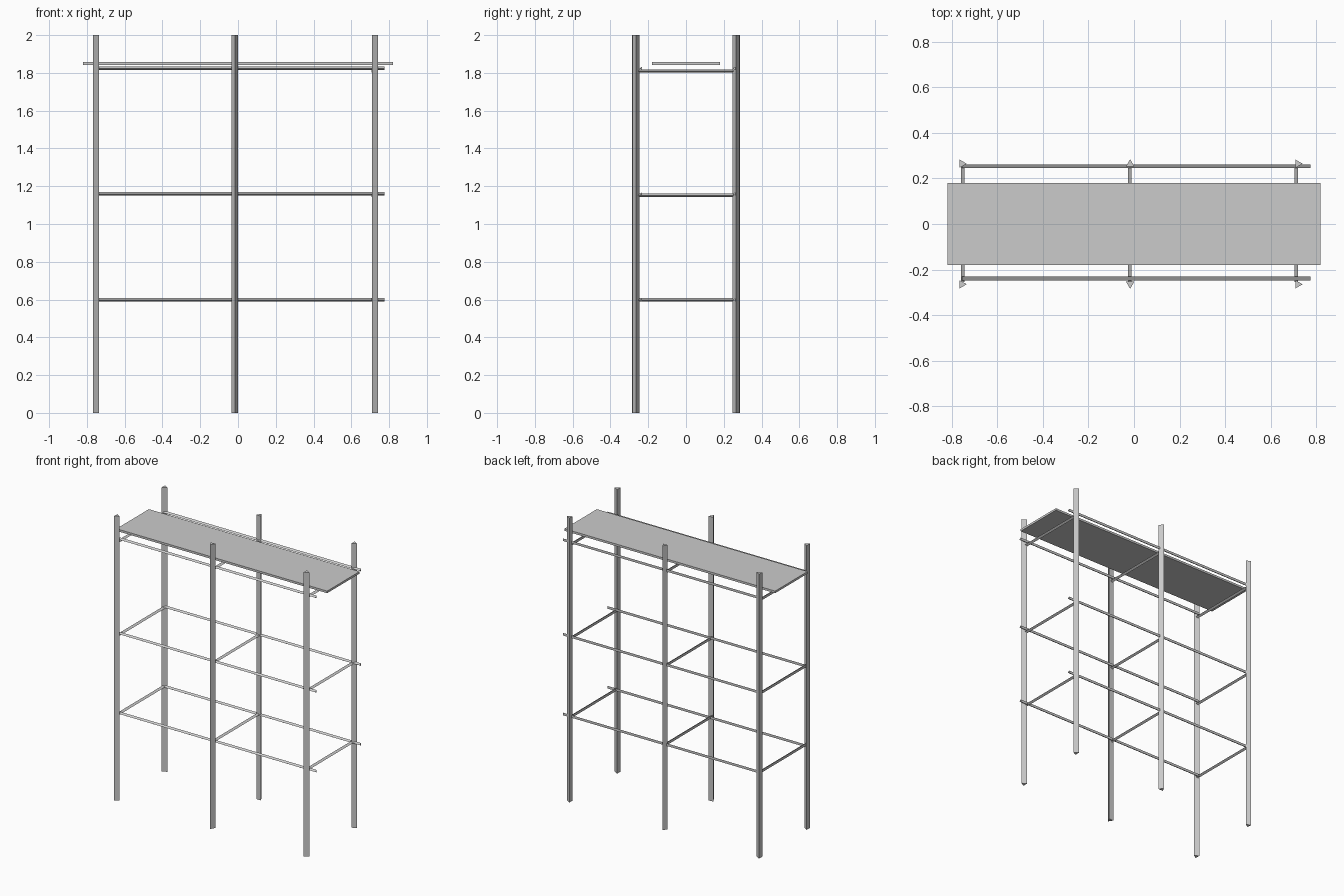
import bpy, math
from mathutils import Matrix, Vector

if "Cube" in bpy.data.objects:
    bpy.data.objects.remove(bpy.data.objects["Cube"])


def tube(name, a, b, r, spin, sides=3):
    """Low-sided bar running from a to b; spin is the angle of its first corner."""
    a, b = Vector(a), Vector(b)
    d = (b - a).normalized()
    u = Vector((1, 0, 0)) if abs(d.x) < 0.5 else Vector((0, 1, 0))
    v = d.cross(u)
    verts = []
    for p in (a, b):
        for i in range(sides):
            t = math.radians(spin) + 2 * math.pi * i / sides
            verts.append(p + u * (r * math.cos(t)) + v * (r * math.sin(t)))
    n = sides
    faces = [(i, (i + 1) % n, n + (i + 1) % n, n + i) for i in range(n)]
    faces += [tuple(range(n))[::-1], tuple(range(n, 2 * n))]
    me = bpy.data.meshes.new(name)
    me.from_pydata(verts, [], faces)
    ob = bpy.data.objects.new(name, me)
    bpy.context.collection.objects.link(ob)
    return ob


# Six triangular posts: corners point to +x, middle ones point outward
for col, x in (("left", -0.756), ("middle", -0.017), ("right", 0.72)):
    for row, s in (("front", -1), ("back", 1)):
        mid = col == "middle"
        y = s * (0.264 if mid else 0.265)
        tube(f"{row}_{col}_post", (x, y, 0), (x, y, 2), 0.021, s * 90 if mid else 0)

# Three levels of long rails and short cross bars
for level, zr, zc in (("lower", 0.598, 0.598), ("middle", 1.159, 1.152), ("upper", 1.824, 1.81)):
    for row, y in (("front", -0.237), ("back", 0.257)):
        tube(f"{level}_{row}_rail", (-0.757, y, zr), (0.775, y, zr), 0.0105, 180)
    for col, x in (("left", -0.755), ("middle", -0.022), ("right", 0.711)):
        tube(f"{level}_{col}_cross_bar", (x, -0.255, zc), (x, 0.255, zc), 0.0105, 0)

# Walking plank on top
bpy.ops.mesh.primitive_cube_add(size=1, location=(0, 0, 1.85))
plank = bpy.context.object
plank.name = "plank"
plank.data.transform(Matrix.Diagonal((1.64, 0.36, 0.015, 1)))
